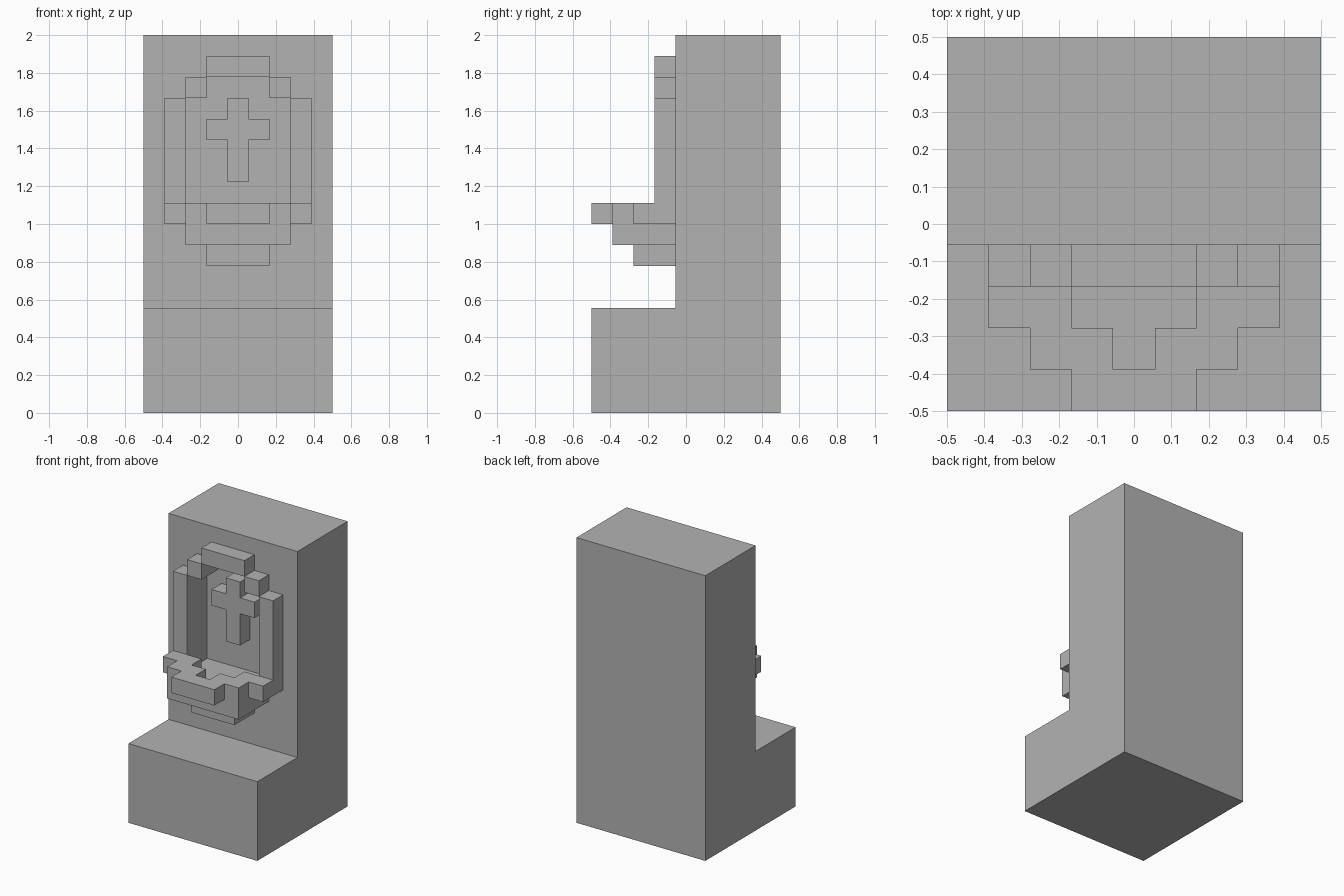
import bpy
import bmesh
from mathutils import Vector

cube = bpy.data.objects.get("Cube")
if cube:
    bpy.data.objects.remove(cube, do_unlink=True)

U = 1 / 9  # one block; all sizes below are counted in blocks

stone = bpy.data.materials.new("grey stone")
stone.use_nodes = True
GREY = (0.45, 0.45, 0.45, 1)
stone.diffuse_color = GREY
stone.node_tree.nodes["Principled BSDF"].inputs["Base Color"].default_value = GREY


def prism(name, outline, axis, lo, hi):
    """Extrude a flat outline along an axis from lo to hi."""
    place = {"x": lambda a, b, t: (t, a, b),
             "y": lambda a, b, t: (a, t, b),
             "z": lambda a, b, t: (a, b, t)}[axis]
    bm = bmesh.new()
    face = bm.faces.new([bm.verts.new(Vector(place(a, b, lo)) * U) for a, b in outline])
    new = bmesh.ops.extrude_face_region(bm, geom=[face], use_keep_orig=True)["geom"]
    verts = [g for g in new if isinstance(g, bmesh.types.BMVert)]
    bmesh.ops.translate(bm, verts=verts, vec=Vector(place(0, 0, hi - lo)) * U)
    bmesh.ops.recalc_face_normals(bm, faces=bm.faces)
    mesh = bpy.data.meshes.new(name)
    bm.to_mesh(mesh)
    bm.free()
    mesh.materials.append(stone)
    obj = bpy.data.objects.new(name, mesh)
    bpy.context.collection.objects.link(obj)
    return obj


def box(name, x0, x1, y0, y1, z0, z1):
    return prism(name, [(x0, z0), (x1, z0), (x1, z1), (x0, z1)], "y", y0, y1)


def mirrored(half):
    """Close a right-hand half outline with its mirror image."""
    return half + [(-a, b) for a, b in reversed(half)]


# Body: base step and tall back wall
body = prism("body", [(-4.5, 0), (4.5, 0), (4.5, 18), (-0.5, 18), (-0.5, 5), (-4.5, 5)],
             "x", -4.5, 4.5)

# Stepped niche cut into the wall
niche = prism("niche_cutter", mirrored([(2.5, 9), (2.5, 15), (1.5, 15), (1.5, 16)]),
              "y", -1.5, 0.5)
niche.hide_render = True
niche.hide_viewport = True
cut = body.modifiers.new("niche", "BOOLEAN")
cut.operation = "DIFFERENCE"
cut.solver = "EXACT"
cut.object = niche

# Raised frame around the niche
box("frame_top", -1.5, 1.5, -1.5, -0.5, 16, 17)
for side, s in (("left", 1), ("right", -1)):
    box("frame_shoulder_" + side, *sorted((1.5 * s, 2.5 * s)), -1.5, -0.5, 15, 16)
    box("frame_side_" + side, *sorted((2.5 * s, 3.5 * s)), -1.5, -0.5, 9, 15)

# Cross standing out from the back of the niche
prism("cross", mirrored([(0.5, 11), (0.5, 13), (1.5, 13), (1.5, 14), (0.5, 14), (0.5, 15)]),
      "y", -0.5, 0.5)

# Basin: stepped rim over two shrinking layers
prism("basin_rim", mirrored([(1.5, -4.5), (1.5, -3.5), (2.5, -3.5), (2.5, -2.5), (3.5, -2.5),
                             (3.5, -1.5), (1.5, -1.5), (1.5, -2.5), (0.5, -2.5), (0.5, -3.5)]),
      "z", 9, 10)
box("basin_bowl", -2.5, 2.5, -3.5, -0.5, 8, 9)
box("basin_foot", -1.5, 1.5, -2.5, -0.5, 7, 8)
